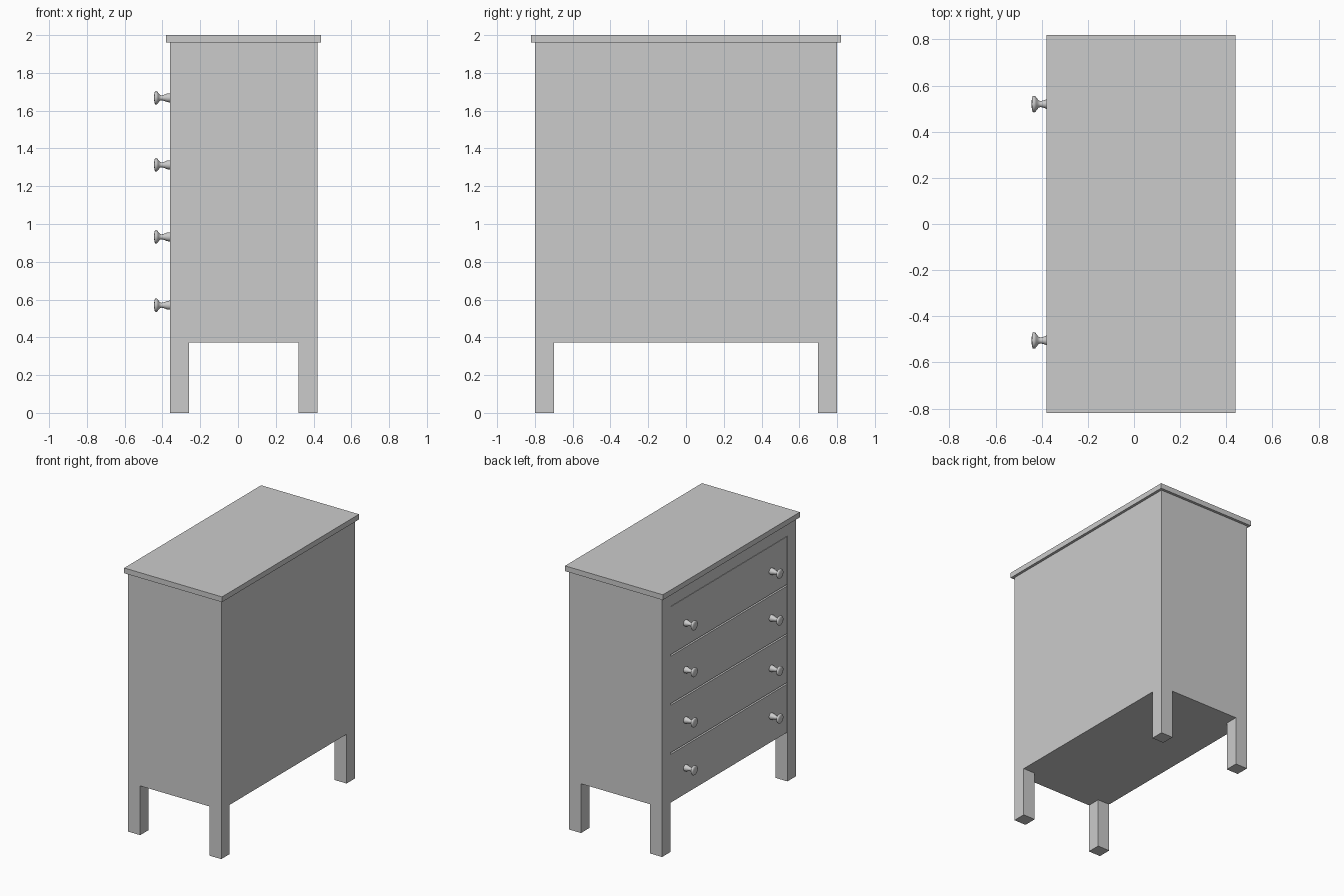
import bpy, bmesh, math
from mathutils import Matrix

if "Cube" in bpy.data.objects:
    bpy.data.objects.remove(bpy.data.objects["Cube"])


def box(name, lo, hi):
    bm = bmesh.new()
    bmesh.ops.create_cube(bm, size=1)
    for v in bm.verts:
        v.co = [(a + b) / 2 + c * (b - a) for a, b, c in zip(lo, hi, v.co)]
    mesh = bpy.data.meshes.new(name)
    bm.to_mesh(mesh)
    bm.free()
    ob = bpy.data.objects.new(name, mesh)
    bpy.context.collection.objects.link(ob)
    return ob


def cut(target, lo, hi):
    cutter = box("cutter", lo, hi)
    cutter.hide_render = True
    mod = target.modifiers.new("cut", 'BOOLEAN')
    mod.operation, mod.solver, mod.object = 'DIFFERENCE', 'EXACT', cutter
    bpy.context.view_layer.objects.active = target
    bpy.ops.object.modifier_apply(modifier=mod.name)
    bpy.data.objects.remove(cutter)


def lathe(name, profile, segments=24):
    # profile of (x, radius) turned around the x axis
    bm = bmesh.new()
    verts = [bm.verts.new((x, 0, r)) for x, r in profile]
    edges = [bm.edges.new(p) for p in zip(verts, verts[1:])]
    bmesh.ops.spin(bm, geom=verts + edges, cent=(0, 0, 0), axis=(1, 0, 0),
                   angle=math.tau, steps=segments)
    bmesh.ops.remove_doubles(bm, verts=bm.verts, dist=1e-5)
    bmesh.ops.recalc_face_normals(bm, faces=bm.faces)
    mesh = bpy.data.meshes.new(name)
    bm.to_mesh(mesh)
    bm.free()
    return mesh


FRONT, BACK, SIDE = -0.36, 0.42, 0.80
LEG, BASE, TOP = 0.10, 0.373, 1.96
INNER = SIDE - LEG
DRAWER_TOP, DEPTH, GAP = 1.86, 0.02, 0.012

# Carcass with four square legs and a recess for the drawers
carcass = box("carcass", (FRONT, -SIDE, 0), (BACK, SIDE, TOP))
cut(carcass, (FRONT + LEG, -1, -0.1), (BACK - LEG, 1, BASE))
cut(carcass, (-1, -INNER, -0.1), (1, INNER, BASE))
cut(carcass, (-1, -INNER, BASE - 0.1), (FRONT + DEPTH, INNER, DRAWER_TOP))

# Overhanging top board
box("top_board", (FRONT - 0.02, -SIDE - 0.02, TOP), (BACK + 0.02, SIDE + 0.02, 2))

# Four drawer fronts and their turned knobs
knob_mesh = lathe("knob", [(-0.360, 0), (-0.360, 0.024), (-0.375, 0.023),
                           (-0.388, 0.017), (-0.404, 0.013), (-0.413, 0.015),
                           (-0.421, 0.025), (-0.428, 0.034), (-0.434, 0.036),
                           (-0.439, 0.034), (-0.442, 0.027), (-0.444, 0.013),
                           (-0.444, 0)])
pitch = (DRAWER_TOP - BASE) / 4
for i, knob_z in enumerate((0.57, 0.932, 1.313, 1.668)):
    low = BASE + i * pitch
    box(f"drawer_front_{i + 1}",
        (FRONT, -INNER + 0.003, low + (GAP / 2 if i else 0)),
        (FRONT + DEPTH, INNER - 0.003, low + pitch - (GAP / 2 if i < 3 else 0.003)))
    for side, y in (("left", 0.52), ("right", -0.505)):
        knob = bpy.data.objects.new(f"{side}_knob_{i + 1}", knob_mesh)
        bpy.context.collection.objects.link(knob)
        knob.location = (0, y, knob_z)

# Smooth the turned knobs
bpy.ops.object.select_all(action='DESELECT')
knob.select_set(True)
bpy.context.view_layer.objects.active = knob
bpy.ops.object.shade_smooth_by_angle(angle=math.radians(50))
